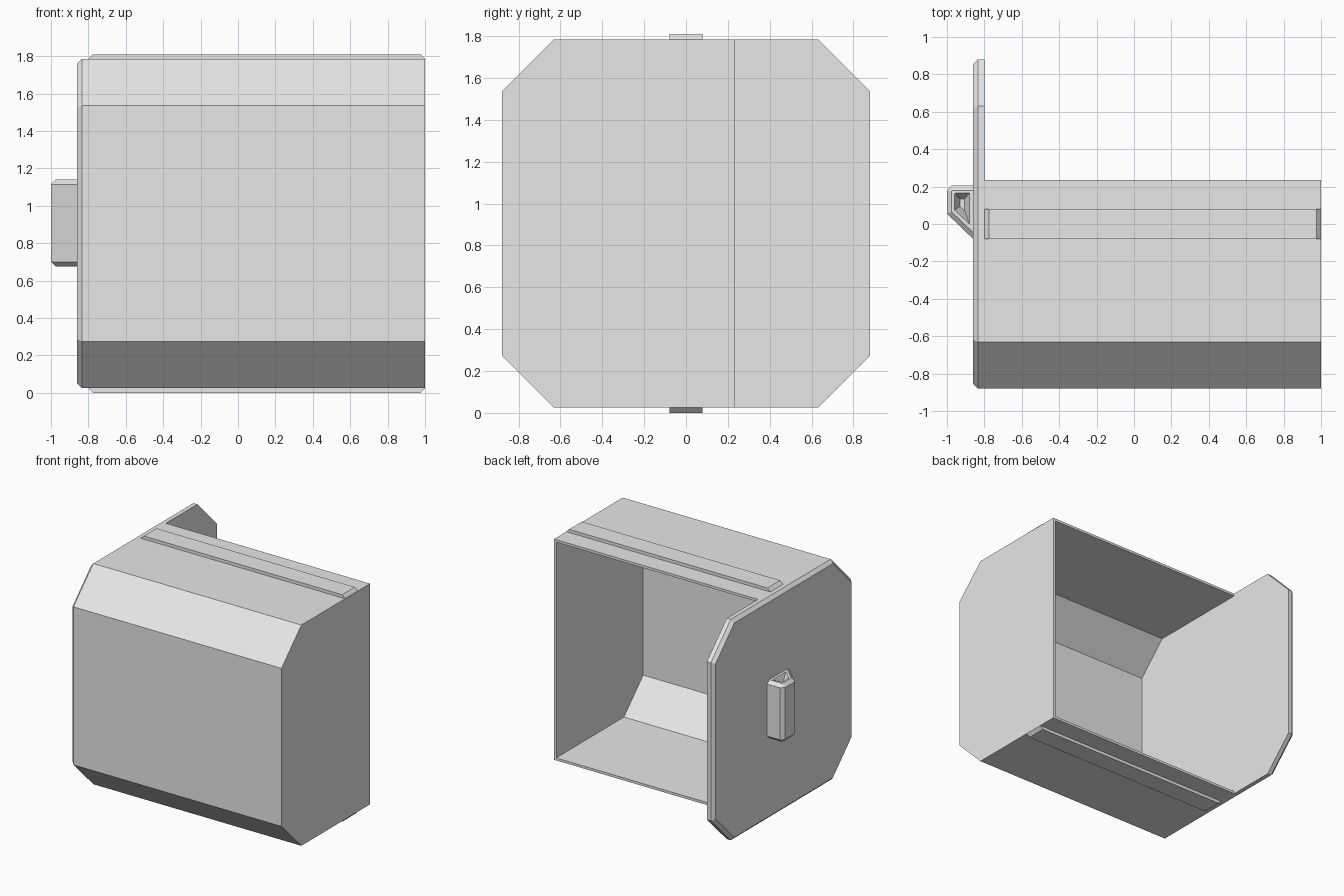
import bpy
import bmesh

cube = bpy.data.objects.get("Cube")
if cube:
    bpy.data.objects.remove(cube, do_unlink=True)

grey = bpy.data.materials.new("light grey")
grey.use_nodes = True
grey.diffuse_color = (0.8, 0.8, 0.8, 1)
for node in grey.node_tree.nodes:
    if node.type == 'BSDF_PRINCIPLED':
        node.inputs["Base Color"].default_value = (0.8, 0.8, 0.8, 1)

MID = 0.905  # middle height


def loft(name, rings):
    """Solid skinned through rings of equal point count, capped at both ends."""
    bm = bmesh.new()
    loops = [[bm.verts.new(p) for p in ring] for ring in rings]
    n = len(loops[0])
    for a, b in zip(loops, loops[1:]):
        for i in range(n):
            j = (i + 1) % n
            bm.faces.new((a[i], a[j], b[j], b[i]))
    bm.faces.new(loops[0])
    bm.faces.new(loops[-1])
    bmesh.ops.recalc_face_normals(bm, faces=bm.faces[:])
    mesh = bpy.data.meshes.new(name)
    bm.to_mesh(mesh)
    bm.free()
    mesh.materials.append(grey)
    obj = bpy.data.objects.new(name, mesh)
    bpy.context.collection.objects.link(obj)
    return obj


def along_x(x, points):
    return [(x, y, z) for y, z in points]


def at_height(z, points):
    return [(x, y, z) for x, y in points]


def tray_profile(back, inset=0.0):
    """Cross-section with two chamfered front corners and a straight back."""
    h, front, cut = 0.88 - inset, -0.88 + inset, 0.25 - 0.41 * inset
    upper = [(back, h), (front + cut, h), (front, h - cut)]
    return ([(y, MID + z) for y, z in upper]
            + [(y, MID - z) for y, z in reversed(upper)])


def octagon(inset=0.0):
    """Square with chamfered corners for the end plate."""
    a, b = 0.88 - inset, 0.63 - 0.41 * inset
    pts = [(b, a), (-b, a), (-a, b), (-a, -b), (-b, -a), (b, -a), (a, -b), (a, b)]
    return [(y, MID + z) for y, z in pts]


# Hollow tray, open at the back and closed by the end plate
tray = loft("tray", [along_x(x, tray_profile(0.235)) for x in (-0.8, 1.0)])
cutter = loft("cavity_cutter",
              [along_x(x, tray_profile(0.5, 0.02)) for x in (-0.9, 0.98)])
cutter.hide_render = True
cut = tray.modifiers.new("cavity", 'BOOLEAN')
cut.operation = 'DIFFERENCE'
cut.solver = 'EXACT'
cut.object = cutter
bpy.context.view_layer.objects.active = tray
bpy.ops.object.modifier_apply(modifier=cut.name)
bpy.data.objects.remove(cutter, do_unlink=True)

# End plate with a bevelled outer rim
loft("end_plate", [along_x(-0.8, octagon()), along_x(-0.835, octagon()),
                   along_x(-0.86, octagon(0.025))])

# Slide rails with sloped ends, above and below
for name, side in (("top_rail", 1), ("bottom_rail", -1)):
    section = [(-0.8, 0.875), (1.0, 0.875), (1.0, 0.88), (0.975, 0.905),
               (-0.775, 0.905), (-0.8, 0.88)]
    loft(name, [[(x, y, MID + side * z) for x, z in section] for y in (-0.08, 0.08)])

# Wedge handle with bevelled edges and a tapered recess in its top
outer = [(-0.855, 0.205), (-0.975, 0.205), (-1.0, 0.18), (-1.0, 0.055), (-0.855, -0.085)]
inner = [(-0.855, 0.18), (-0.97, 0.18), (-0.975, 0.175), (-0.975, 0.065), (-0.855, -0.05)]
rim = [(-0.88, 0.165), (-0.955, 0.165), (-0.96, 0.16), (-0.96, 0.075), (-0.88, 0.0)]
floor = [(-0.905, 0.135), (-0.928, 0.135), (-0.93, 0.133), (-0.93, 0.095), (-0.905, 0.07)]
loft("handle", [at_height(z, pts) for z, pts in (
    (0.675, inner), (0.7, outer), (1.115, outer), (1.14, inner),
    (1.14, rim), (1.08, floor))])
